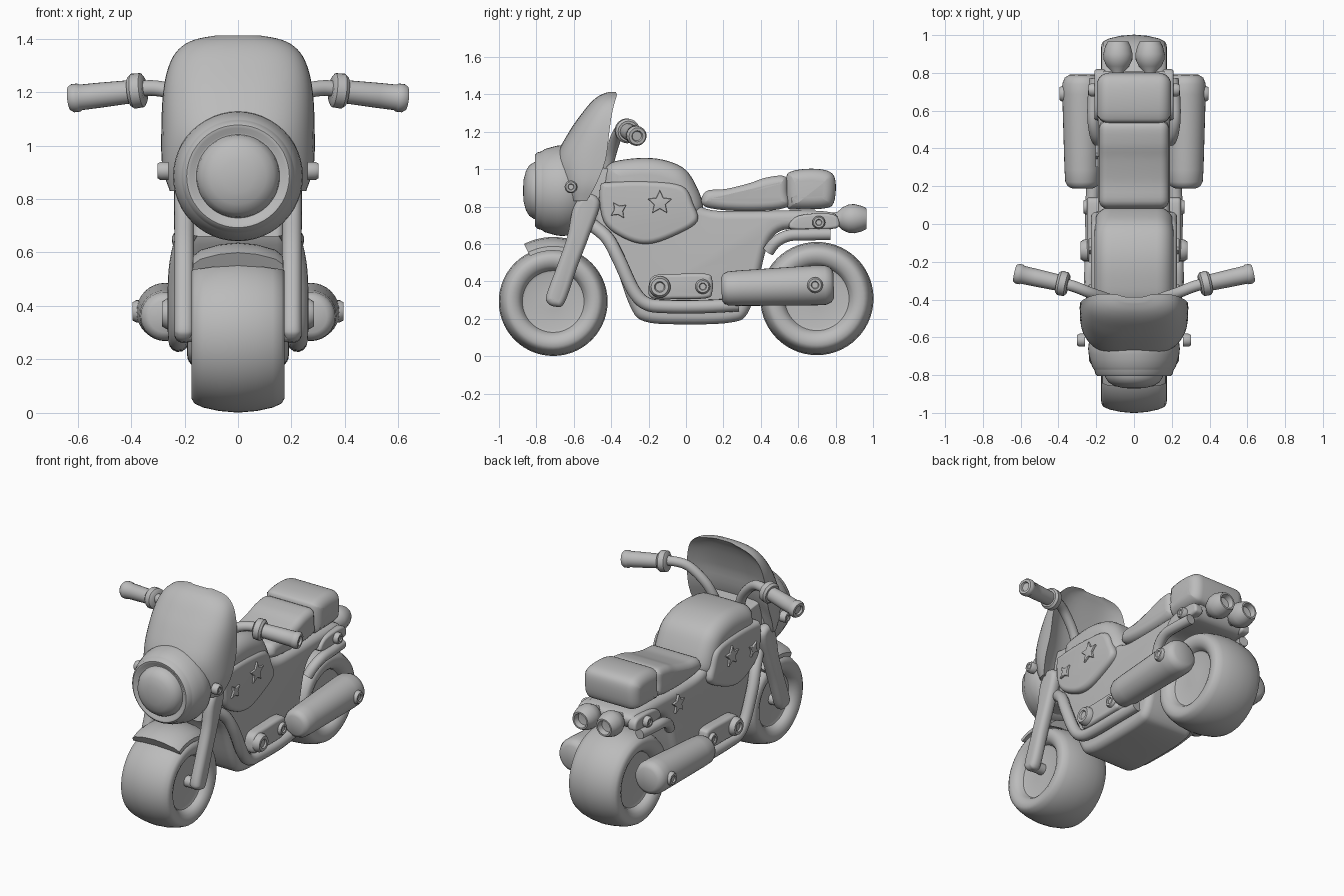
import bpy, bmesh, math
from mathutils import Vector

if "Cube" in bpy.data.objects:
    bpy.data.objects.remove(bpy.data.objects["Cube"])

grey = bpy.data.materials.new("plain_grey")
grey.diffuse_color = (0.5, 0.5, 0.5, 1)
grey.use_nodes = True
grey.node_tree.nodes["Principled BSDF"].inputs["Base Color"].default_value = grey.diffuse_color


def finish(name, mesh, mirror=False):
    mesh.materials.clear()
    mesh.materials.append(grey)
    ob = bpy.data.objects.new(name, mesh)
    bpy.context.collection.objects.link(ob)
    if mirror:
        ob.modifiers.new("mirror", 'MIRROR')
    return ob


def from_rings(name, rings, mirror=False, caps=True):
    """Skin a list of equal closed point rings."""
    bm = bmesh.new()
    vs = [[bm.verts.new(p) for p in ring] for ring in rings]
    n = len(vs[0])
    for a, b in zip(vs, vs[1:]):
        for i in range(n):
            j = (i + 1) % n
            bm.faces.new((a[i], a[j], b[j], b[i]))
    if caps:
        bm.faces.new(vs[0][::-1])
        bm.faces.new(vs[-1])
    bmesh.ops.remove_doubles(bm, verts=bm.verts, dist=0.0004)
    bmesh.ops.recalc_face_normals(bm, faces=bm.faces)
    me = bpy.data.meshes.new(name)
    bm.to_mesh(me)
    bm.free()
    return finish(name, me, mirror)


def spline(pts, closed=True, steps=5):
    """Catmull-Rom curve through the points."""
    p = [Vector(q) for q in pts]
    n, out = len(p), []
    get = (lambda i: p[i % n]) if closed else (lambda i: p[max(0, min(n - 1, i))])
    for i in range(n if closed else n - 1):
        a, b, c, d = (get(i + k) for k in (-1, 0, 1, 2))
        for s in range(steps):
            t = s / steps
            out.append(0.5 * (2 * b + (c - a) * t + (2 * a - 5 * b + 4 * c - d) * t * t
                              + (3 * b - a - 3 * c + d) * t ** 3))
    return out if closed else out + [p[-1]]


def pillow(name, outline, x0, x1, r, smooth=True, mirror=False, both=True):
    """Side (y, z) outline extruded in x with rounded rims."""
    p = spline(outline) if smooth else [Vector(q) for q in outline]
    n = len(p)
    area = sum(p[i].x * p[(i + 1) % n].y - p[(i + 1) % n].x * p[i].y for i in range(n))
    sgn = 1 if area > 0 else -1
    norm = []
    for i in range(n):
        t = (p[(i + 1) % n] - p[i - 1]).normalized()
        norm.append(Vector((-t.y, t.x)) * sgn)
    arc = [k * math.pi / 12 for k in range(7)]
    lo = [(x0 + r * (1 - math.sin(a)), r * (1 - math.cos(a))) for a in reversed(arc)] if both else [(x0, 0)]
    hi = [(x1 - r * (1 - math.sin(a)), r * (1 - math.cos(a))) for a in arc]
    rings = [[(x, q.x + m.x * d, q.y + m.y * d) for q, m in zip(p, norm)] for x, d in lo + hi]
    return from_rings(name, rings, mirror)


def lathe(name, prof, centre, axis, mirror=False, n=40):
    """Revolve (radius, height) pairs about an axis."""
    q = Vector(axis).to_track_quat('Z', 'Y')
    rings = [[Vector(centre) + q @ Vector((max(r, 1e-5) * math.cos(2 * math.pi * i / n),
              max(r, 1e-5) * math.sin(2 * math.pi * i / n), h)) for i in range(n)] for r, h in prof]
    return from_rings(name, rings, mirror, caps=False)


def tube(name, pts, r, mirror=True):
    cu = bpy.data.curves.new(name, 'CURVE')
    cu.dimensions = '3D'
    cu.bevel_depth, cu.bevel_resolution, cu.use_fill_caps = r, 4, True
    path = spline(pts, closed=False)
    sp = cu.splines.new('POLY')
    sp.points.add(len(path) - 1)
    for a, b in zip(sp.points, path):
        a.co = (*b, 1)
    tmp = bpy.data.objects.new(name + "_path", cu)
    me = bpy.data.meshes.new_from_object(tmp)
    bpy.data.objects.remove(tmp)
    return finish(name, me, mirror)


def bolt(name, c, r, h):
    lathe(name, [(0, 0), (r, 0), (r, h * .7), (r * .8, h), (r * .5, h), (r * .4, h * .85), (0, h * .85)],
          c, (1, 0, 0), True, 20)


def star(name, y, z, r, points, x, mirror=True, turn=0):
    pts = []
    for i in range(points * 2):
        a = math.pi / 2 + turn + i * math.pi / points
        k = r if i % 2 == 0 else r * 0.48
        pts.append((y + k * math.cos(a), z + k * math.sin(a)))
    pillow(name, pts, x - .03, x, 0.006, False, mirror, False)


# Wheels: chunky crowned tyres with recessed discs
half = [(0, .125), (.05, .125), (.15, .12), (.165, .125), (.175, .148), (.19, .163), (.215, .174),
        (.24, .173), (.257, .163), (.272, .13), (.285, .07)]
for name, y, z, k in (("front_wheel", -.71, .292, 1), ("rear_wheel", .70, .308, 1.04)):
    prof = [(r * k, -x) for r, x in half] + [(.291 * k, 0)] + [(r * k, x) for r, x in half[::-1]]
    lathe(name, prof, (0, y, z), (1, 0, 0), n=56)

# Front mudguard
rings = []
for i in range(13):
    a = math.radians(60 + i * 57 / 12)
    ring = [(x, r) for x, r in ((-.17, .272), (-.168, .295), (-.14, .318), (-.07, .338), (0, .345), (.07, .338),
                                (.14, .318), (.168, .295), (.17, .272), (.09, .285), (0, .288), (-.09, .285))]
    rings.append([(x, -.71 + r * math.cos(a), .292 + r * math.sin(a)) for x, r in ring])
from_rings("front_mudguard", rings)

# Fork legs, axle and steering head
pillow("fork_leg", [(-.74, .285), (-.70, .265), (-.65, .285), (-.58, .48), (-.515, .65), (-.46, .82),
                    (-.53, .87), (-.60, .80), (-.635, .64), (-.69, .48), (-.745, .33)], .165, .238, .032, mirror=True)
lathe("axle", [(0, -.19), (.035, -.19), (.035, .19), (0, .19)], (0, -.70, .30), (1, 0, 0), n=20)
pillow("steering_head", [(-.62, .66), (-.44, .66), (-.38, 1.0), (-.55, 1.02)], -.17, .17, .03, False)

# Headlight bowl with lens dome and ring
lathe("headlight", [(0, .872), (.06, .868), (.105, .856), (.135, .838), (.152, .812), (.156, .79), (.162, .79),
                    (.18, .805), (.192, .806), (.204, .795), (.209, .775), (.213, .768), (.222, .755), (.232, .72),
                    (.24, .69), (.243, .66), (.238, .62), (.21, .56), (.15, .52), (0, .51)],
      (0, 0, .885), (0, -1, 0), n=48)

# Windshield fairing: height, front y, rear y, half width; shallow hollow at the rear
rows = [(.83, -.64, -.53, .255), (.92, -.685, -.48, .283), (1.05, -.70, -.43, .287), (1.2, -.625, -.41, .28),
        (1.3, -.555, -.395, .258), (1.36, -.505, -.38, .222), (1.395, -.46, -.37, .165), (1.412, -.415, -.375, .08)]
rings = []
for z, f, b, w in spline(rows, closed=False, steps=4):
    ring = []
    for i in range(25):
        t = math.radians(-90 + i * 7.5)
        s, c = math.sin(t), math.cos(t)
        ring.append((w * math.copysign(abs(s) ** .75, s), b - (b - f) * max(c, 0) ** .75, z))
    hollow = min(.07, (b - f) * .3)
    for i in range(1, 12):
        u = 1 - i / 6
        ring.append((w * u * .97, b - hollow * (1 - u ** 4), z))
    rings.append(ring)
from_rings("windshield", rings)
bolt("windshield_bolt", (.26, -.615, .905), .034, .042)

# Handlebars, collars and grips
tube("handlebar", [(.08, -.43, .97), (.13, -.40, 1.09), (.23, -.365, 1.19), (.32, -.33, 1.215), (.40, -.31, 1.203)], .03)
grip = (.25, .055, -.028)
lathe("grip_collar", [(0, -.03), (.05, -.03), (.064, -.02), (.066, .015), (.055, .028), (0, .028)],
      (.378, -.315, 1.205), grip, True, 24)
lathe("grip", [(0, 0), (.043, 0), (.047, .14), (.048, .21), (.053, .217), (.053, .24), (.045, .252),
               (.03, .252), (.025, .24), (0, .24)], (.385, -.314, 1.203), grip, True, 24)

# Main body, tank and raised side panels
pillow("body", [(-.42, .92), (-.49, .70), (-.39, .52), (-.30, .27), (-.22, .185), (0, .17), (.24, .18), (.33, .23),
                (.39, .42), (.44, .60), (.52, .675), (.66, .67), (.78, .68), (.80, .76), (.62, .78), (.3, .775),
                (.1, .79), (-.1, .9)], -.19, .19, .045)
pillow("tank", [(-.45, .90), (-.42, 1.02), (-.3, 1.055), (-.15, 1.055), (-.02, 1.01), (.05, .92), (.09, .79),
                (.02, .70), (-.15, .64), (-.35, .68), (-.46, .78)], -.21, .21, .09)
pillow("tank_panel", [(-.46, .90), (-.40, .93), (-.2, .935), (-.02, .91), (.04, .81), (.06, .72), (-.05, .65),
                      (-.2, .60), (-.33, .63), (-.44, .72)], .15, .228, .03, mirror=True, both=False)
star("small_star", -.36, .78, .05, 4, .24, turn=.6)
star("large_star", -.14, .82, .068, 5, .24)
star("tail_star", .36, .69, .06, 5, -.175, False)

# Seat and rear pad
pillow("seat", [(.10, .80), (.105, .88), (.22, .895), (.34, .925), (.43, .955), (.53, .96), (.545, .88),
                (.535, .795), (.32, .775)], -.185, .185, .045)
pillow("rear_pad", [(.54, .80), (.535, .95), (.57, .99), (.68, 1.002), (.77, .985), (.80, .93), (.79, .82),
                    (.74, .79), (.6, .785)], -.197, .197, .065)

# Tail lamps, rear rails and tail brackets
lathe("tail_lamp", [(0, .76), (.03, .77), (.036, .81), (.06, .835), (.076, .87), (.078, .90), (.068, .94),
                    (.055, .965), (.045, .965), (.038, .93), (0, .925)], (.085, 0, .735), (0, 1, 0), True, 28)
tube("rear_rail", [(.19, .44, .56), (.205, .48, .61), (.215, .55, .645), (.215, .65, .65), (.205, .77, .652)], .032)
pillow("tail_bracket", [(.56, .68), (.60, .75), (.78, .76), (.82, .71), (.78, .68)], .15, .21, .015, mirror=True)
bolt("tail_bolt", (.195, .71, .715), .035, .045)

# Lower frame tubes
tube("frame_tube", [(.17, -.50, .70), (.205, -.42, .63), (.225, -.36, .52), (.228, -.28, .35), (.226, -.21, .28),
                    (.222, -.1, .265), (.222, .1, .265), (.21, .28, .275)], .036)

# Engine covers with round caps
pillow("engine_cover", [(-.18, .31), (-.04, .305), (.11, .31), (.14, .34), (.14, .41), (.11, .44), (-.04, .44),
                        (-.17, .43), (-.2, .37)], .15, .25, .02, mirror=True)
bolt("front_engine_cap", (.22, -.14, .37), .058, .064)
bolt("rear_engine_cap", (.22, .09, .372), .04, .048)

# Silencers with end bolts
lathe("silencer", [(0, 0), (.06, 0), (.08, .012), (.091, .035), (.095, .1), (.107, .5), (.106, .555), (.094, .585),
                   (.07, .6), (0, .6)], (.273, .19, .36), (0, .6, .022), True, 32)
bolt("silencer_bolt", (.345, .69, .38), .042, .05)

# Smooth shading with kept edges
bpy.ops.object.select_all(action='DESELECT')
for ob in bpy.context.scene.objects:
    ob.select_set(True)
    bpy.context.view_layer.objects.active = ob
bpy.ops.object.shade_smooth_by_angle(angle=math.radians(40))
